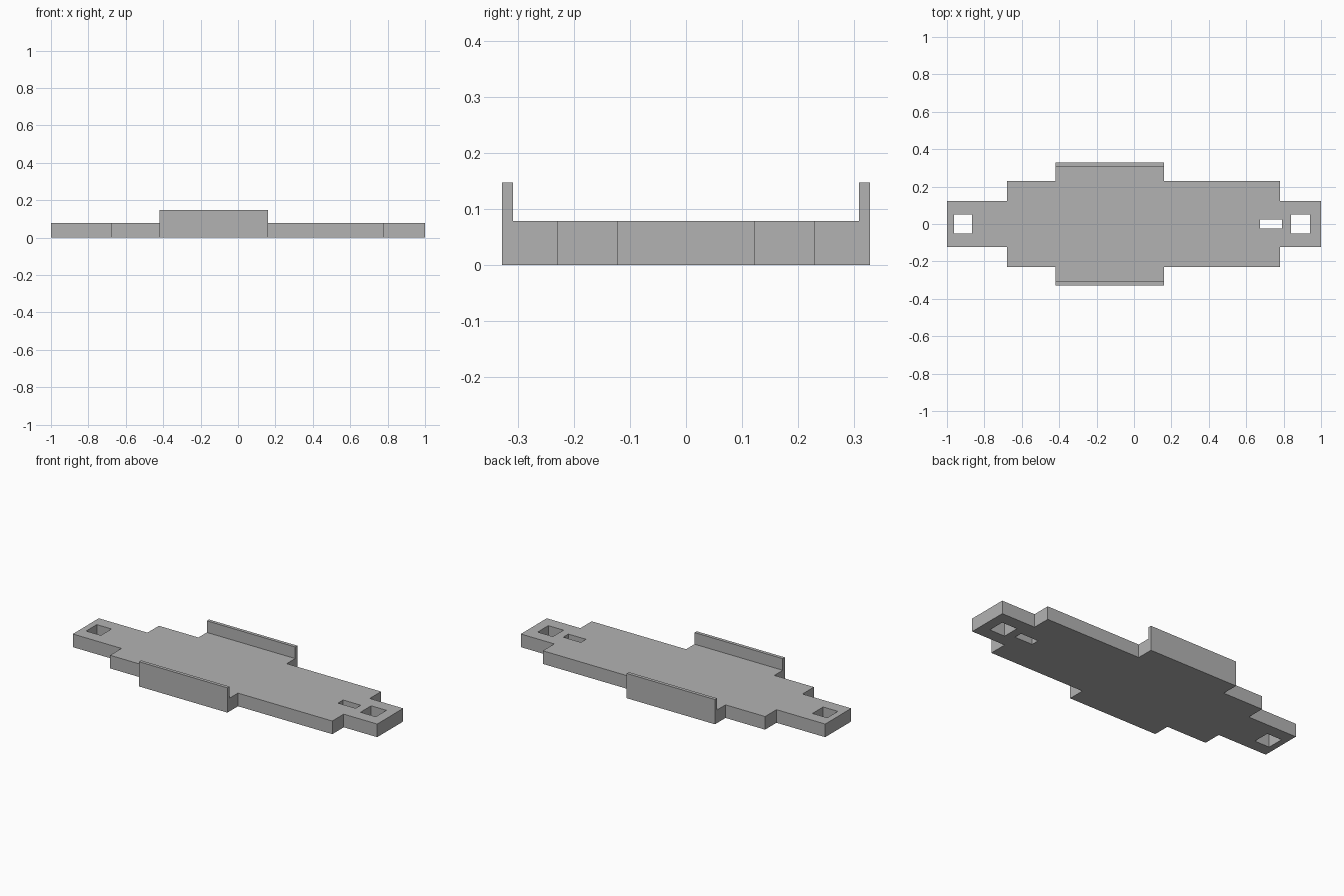
import bpy
import bmesh
from mathutils import Matrix, Vector

cube = bpy.data.objects.get("Cube")
if cube:
    bpy.data.objects.remove(cube, do_unlink=True)

PLATE_TOP, RAIL_TOP = 0.078, 0.147
RAIL_IN, RAIL_OUT = 0.308, 0.328
RAIL_X = (-0.42, 0.16)

grey = bpy.data.materials.new("plain grey")
grey.use_nodes = True
colour = (0.45, 0.45, 0.45, 1)
grey.diffuse_color = colour
grey.node_tree.nodes["Principled BSDF"].inputs["Base Color"].default_value = colour


def add_object(name, mesh):
    mesh.materials.clear()
    mesh.materials.append(grey)
    obj = bpy.data.objects.new(name, mesh)
    bpy.context.collection.objects.link(obj)
    return obj


def rectangle(x0, x1, half):
    return [(x0, -half), (x1, -half), (x1, half), (x0, half)]


def plate(name, loops, height):
    """Extrude a filled outline, with the inner loops left open as holes."""
    curve = bpy.data.curves.new(name + " outline", 'CURVE')
    curve.dimensions = '2D'
    curve.fill_mode = 'BOTH'
    curve.extrude = height / 2
    for loop in loops:
        spline = curve.splines.new('POLY')
        spline.points.add(len(loop) - 1)
        for point, (x, y) in zip(spline.points, loop):
            point.co = (x, y, 0, 1)
        spline.use_cyclic_u = True
    helper = bpy.data.objects.new(name + " helper", curve)
    bpy.context.collection.objects.link(helper)
    graph = bpy.context.evaluated_depsgraph_get()
    mesh = bpy.data.meshes.new_from_object(helper.evaluated_get(graph))
    bpy.data.objects.remove(helper, do_unlink=True)
    bpy.data.curves.remove(curve)

    bm = bmesh.new()
    bm.from_mesh(mesh)
    bmesh.ops.translate(bm, verts=bm.verts, vec=(0, 0, height / 2))
    bmesh.ops.remove_doubles(bm, verts=bm.verts, dist=0.0001)
    bmesh.ops.recalc_face_normals(bm, faces=bm.faces)
    for face in bm.faces:
        face.smooth = False
    bm.to_mesh(mesh)
    bm.free()
    mesh.name = name
    return add_object(name, mesh)


def box(name, low, high):
    low, high = Vector(low), Vector(high)
    bm = bmesh.new()
    bmesh.ops.create_cube(bm, size=1, matrix=Matrix.LocRotScale(
        (low + high) / 2, None, high - low))
    mesh = bpy.data.meshes.new(name)
    bm.to_mesh(mesh)
    bm.free()
    return add_object(name, mesh)


# Stepped base plate: each step is (start x, end x, half width)
steps = [(-1, -0.68, 0.122), (-0.68, RAIL_X[0], 0.229), (*RAIL_X, RAIL_IN),
         (RAIL_X[1], 0.78, 0.229), (0.78, 1, 0.122)]
front = [(x, -half) for x0, x1, half in steps for x in (x0, x1)]
outline = front + [(x, -y) for x, y in reversed(front)]

# End sockets and the narrow slot
holes = [rectangle(-0.963, -0.866, 0.05), rectangle(0.84, 0.94, 0.05),
         rectangle(0.674, 0.79, 0.024)]
plate("base_plate", [outline] + holes, PLATE_TOP)

# Raised side rails, flush with the widest step
for name, side in (("front_rail", -1), ("back_rail", 1)):
    y0, y1 = sorted((side * RAIL_IN, side * RAIL_OUT))
    box(name, (RAIL_X[0], y0, 0), (RAIL_X[1], y1, RAIL_TOP))
